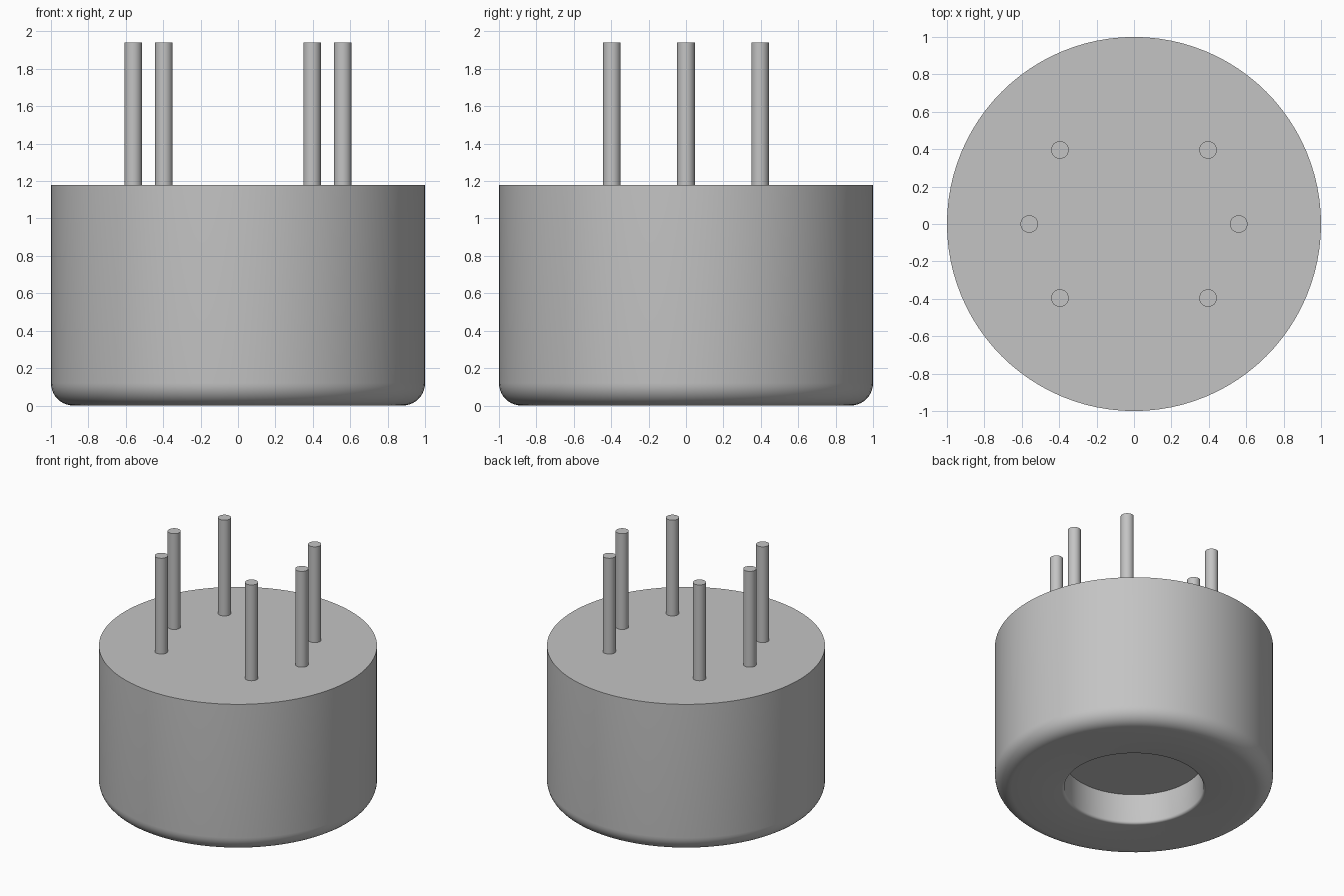
import bpy, bmesh, math
from mathutils import Matrix

cube = bpy.data.objects.get("Cube")
if cube:
    bpy.data.objects.remove(cube, do_unlink=True)

GREY = 0.55
metal = bpy.data.materials.new("plain grey")
metal.use_nodes = True
metal.diffuse_color = (GREY, GREY, GREY, 1)
metal.node_tree.nodes["Principled BSDF"].inputs["Base Color"].default_value = (GREY, GREY, GREY, 1)


def finish(name, bm):
    """Turn a bmesh into a shaded grey object."""
    bmesh.ops.remove_doubles(bm, verts=bm.verts, dist=1e-5)
    bmesh.ops.recalc_face_normals(bm, faces=bm.faces)
    mesh = bpy.data.meshes.new(name)
    bm.to_mesh(mesh)
    bm.free()
    mesh.materials.append(metal)
    obj = bpy.data.objects.new(name, mesh)
    bpy.context.collection.objects.link(obj)
    bpy.ops.object.select_all(action='DESELECT')
    obj.select_set(True)
    bpy.context.view_layer.objects.active = obj
    bpy.ops.object.shade_smooth_by_angle(angle=math.radians(35))
    return obj


def fillet(cx, cz, r, start, end, steps):
    """Profile points along a rounded corner, angles in degrees."""
    angles = [math.radians(start + (end - start) * i / steps) for i in range(steps + 1)]
    return [(cx + r * math.cos(a), cz + r * math.sin(a)) for a in angles]


# Body: round can with a rounded lower edge and a round recess underneath
TOP, ROUND, RECESS, DEPTH, LIP = 1.18, 0.12, 0.5, 0.24, 0.02
profile = [(0, DEPTH), (RECESS, DEPTH)]
profile += fillet(RECESS + LIP, LIP, LIP, 180, 270, 4)
profile += fillet(1 - ROUND, ROUND, ROUND, -90, 0, 10)
profile += [(1, TOP), (0, TOP)]

bm = bmesh.new()
verts = [bm.verts.new((x, 0, z)) for x, z in profile]
edges = [bm.edges.new(pair) for pair in zip(verts, verts[1:])]
bmesh.ops.spin(bm, geom=verts + edges, cent=(0, 0, 0), axis=(0, 0, 1),
               angle=math.tau, steps=96, use_merge=True)
finish("body", bm)

# Pins: six straight leads standing on a ring
PIN_R, PIN_TOP, RING = 0.047, 1.94, 0.56
pins = {"pin_left": 0, "pin_back_left": 45, "pin_back_right": 135,
        "pin_right": 180, "pin_front_right": 225, "pin_front_left": 315}
for name, degrees in pins.items():
    a = math.radians(degrees)
    place = Matrix.Translation((RING * math.cos(a), RING * math.sin(a), (TOP + PIN_TOP) / 2))
    bm = bmesh.new()
    bmesh.ops.create_cone(bm, cap_ends=True, segments=32, radius1=PIN_R, radius2=PIN_R,
                          depth=PIN_TOP - TOP, matrix=place)
    finish(name, bm)
